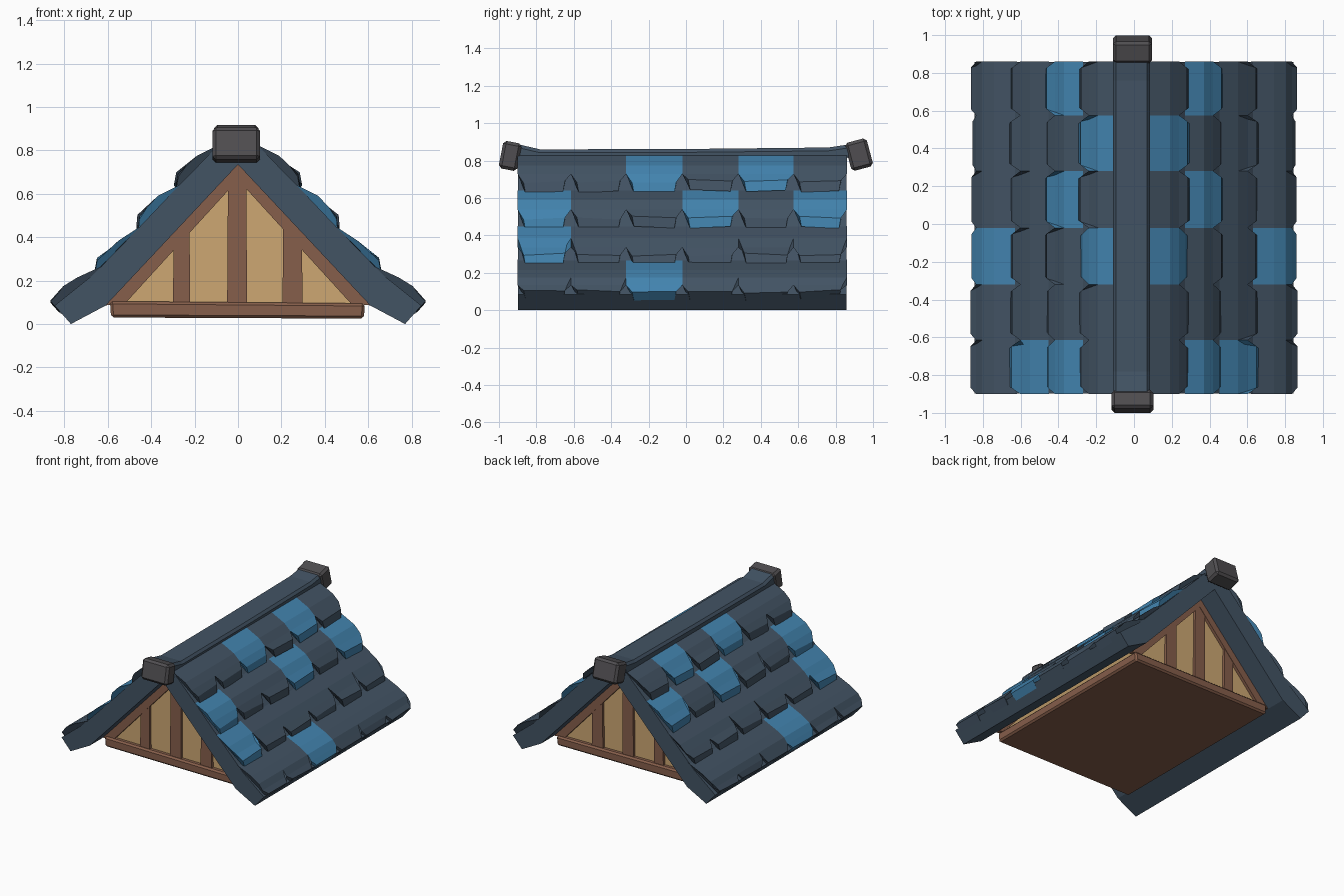
import bpy, bmesh, math, random
from mathutils import Matrix

if "Cube" in bpy.data.objects:
    bpy.data.objects.remove(bpy.data.objects["Cube"])

random.seed(4)


def material(name, rgb):
    m = bpy.data.materials.new(name)
    m.diffuse_color = (*rgb, 1)
    m.use_nodes = True
    m.node_tree.nodes["Principled BSDF"].inputs["Base Color"].default_value = m.diffuse_color
    return m


NAVY = material("slate navy", (0.055, 0.087, 0.127))
BLUE = material("bright blue tile", (0.055, 0.23, 0.43))
CREAM = material("cream plaster", (0.61, 0.39, 0.17))
BROWN = material("timber brown", (0.24, 0.113, 0.07))
GREY = material("ridge stone grey", (0.08, 0.076, 0.082))


def finish(bm, name, *mats, mirror=False, bevel=0):
    bmesh.ops.recalc_face_normals(bm, faces=bm.faces)
    me = bpy.data.meshes.new(name)
    bm.to_mesh(me)
    bm.free()
    for m in mats:
        me.materials.append(m)
    ob = bpy.data.objects.new(name, me)
    bpy.context.collection.objects.link(ob)
    if bevel:
        b = ob.modifiers.new("bevel", 'BEVEL')
        b.width, b.segments = bevel, 1
    if mirror:
        ob.modifiers.new("mirror", 'MIRROR').use_mirror_merge = False
    return ob


def loft(bm, rings, mat=0):
    """Join equal-length rings of points and cap both ends."""
    vs = [[bm.verts.new(p) for p in r] for r in rings]
    n = len(vs[0])
    faces = [bm.faces.new(vs[0]), bm.faces.new(vs[-1][::-1])]
    for a, b in zip(vs, vs[1:]):
        for i in range(n):
            j = (i + 1) % n
            faces.append(bm.faces.new((a[i], a[j], b[j], b[i])))
    for f in faces:
        f.material_index = mat


def prism(bm, profile, y0, y1, mat=0):
    loft(bm, [[(x, y, z) for x, z in profile] for y in (y0, y1)], mat)


def plate(name, profile, y0, y1, mat, mirror=False, bevel=0):
    bm = bmesh.new()
    prism(bm, profile, y0, y1)
    return finish(bm, name, mat, mirror=mirror, bevel=bevel)


# Roof slab: half section, flared at the eaves
plate("roof_slab", [(0, 0.84), (0.09, 0.825), (0.29, 0.62), (0.47, 0.43), (0.67, 0.225),
                    (0.845, 0.085), (0.77, 0.0), (0.61, 0.085), (0, 0.735)],
      -0.898, 0.858, NAVY, mirror=True)

# Tiles: four courses by six columns, chamfered lower corners
courses = [  # upper edge, knee, lip, lower edge
    [(0.08, 0.83), (0.19, 0.775), (0.28, 0.69), (0.29, 0.635)],
    [(0.27, 0.64), (0.37, 0.59), (0.46, 0.495), (0.465, 0.44)],
    [(0.45, 0.45), (0.55, 0.385), (0.645, 0.295), (0.655, 0.24)],
    [(0.62, 0.27), (0.74, 0.215), (0.805, 0.175), (0.86, 0.10), (0.82, 0.055)],
]
columns = [-0.9, -0.615, -0.32, -0.02, 0.28, 0.575, 0.86]
blue = {(0, 2), (0, 4), (1, 0), (1, 3), (1, 5), (2, 0), (3, 2)}
bm = bmesh.new()
for r, pts in enumerate(courses):
    for c, (y0, y1) in enumerate(zip(columns, columns[1:])):
        d = random.uniform(-0.008, 0.006)
        tilt = random.uniform(-0.007, 0.007)
        (kx, kz), (lx, lz) = pts[-3], pts[-2]
        mid = (kx + 0.55 * (lx - kx), kz + 0.55 * (lz - kz))
        path = [(p, 0) for p in pts[:-2]] + [(mid, 0), (pts[-2], 0.032), (pts[-1], 0.042)]
        rings = []
        for k, y in enumerate((y0, y1)):
            s = 1 - 2 * k
            t = tilt * s
            rings.append([(x + (d if g else 0), y + s * g, z + (t + d if g else 0))
                          for (x, z), g in path])
        loft(bm, rings, int((r, c) in blue))
finish(bm, "roof_tiles", NAVY, BLUE, mirror=True)

# Ridge cap: lifted at both ends
bm = bmesh.new()
loft(bm, [[(x - 0.01, y, z + h) for x, z in
           [(-0.10, -0.07), (-0.10, -0.018), (-0.085, 0), (0.08, 0), (0.095, -0.018), (0.095, -0.07)]]
          for y, h in [(-0.90, 0.888), (-0.78, 0.86), (0, 0.862), (0.76, 0.87), (0.87, 0.886)]])
finish(bm, "ridge_cap", NAVY)

# Ridge end blocks
for name, y, z, size, tilt in [("front_ridge_block", -0.94, 0.825, (0.22, 0.10, 0.15), -11),
                               ("back_ridge_block", 0.925, 0.832, (0.205, 0.12, 0.155), 15)]:
    bm = bmesh.new()
    bmesh.ops.create_cube(bm, size=1, matrix=Matrix.Translation((-0.008, y, z))
                          @ Matrix.Rotation(math.radians(tilt), 4, 'X')
                          @ Matrix.Diagonal((*size, 1)))
    finish(bm, name, GREY, bevel=0.016)

# Plaster gable body
YF, YB = -0.72, 0.68
plate("gable_wall", [(-0.58, 0.08), (0.58, 0.08), (0, 0.74)], YF, YB, CREAM)

# Timber base
plate("base_beam", [(-0.585, 0.03), (0.58, 0.025), (0.585, 0.095), (-0.59, 0.105)],
      YF - 0.035, YB + 0.035, BROWN, bevel=0.012)

# Timber framing on both gables
for side, y0, y1 in [("front", YF - 0.022, YF + 0.01), ("back", YB - 0.01, YB + 0.022)]:
    plate(side + "_rafters", [(0, 0.745), (0.62, 0.085), (0.52, 0.095), (0, 0.665)],
          y0, y1, BROWN, mirror=True)
    bm = bmesh.new()
    for a, b, za, zb in [(-0.30, -0.22, 0.40, 0.48), (-0.05, 0.042, 0.68, 0.69),
                         (0.205, 0.298, 0.49, 0.40)]:
        prism(bm, [(a, 0.09), (b, 0.09), (b - 0.004, zb), (a + 0.004, za)],
              y0 + 0.003, y1 - 0.003)
    finish(bm, side + "_posts", BROWN)
